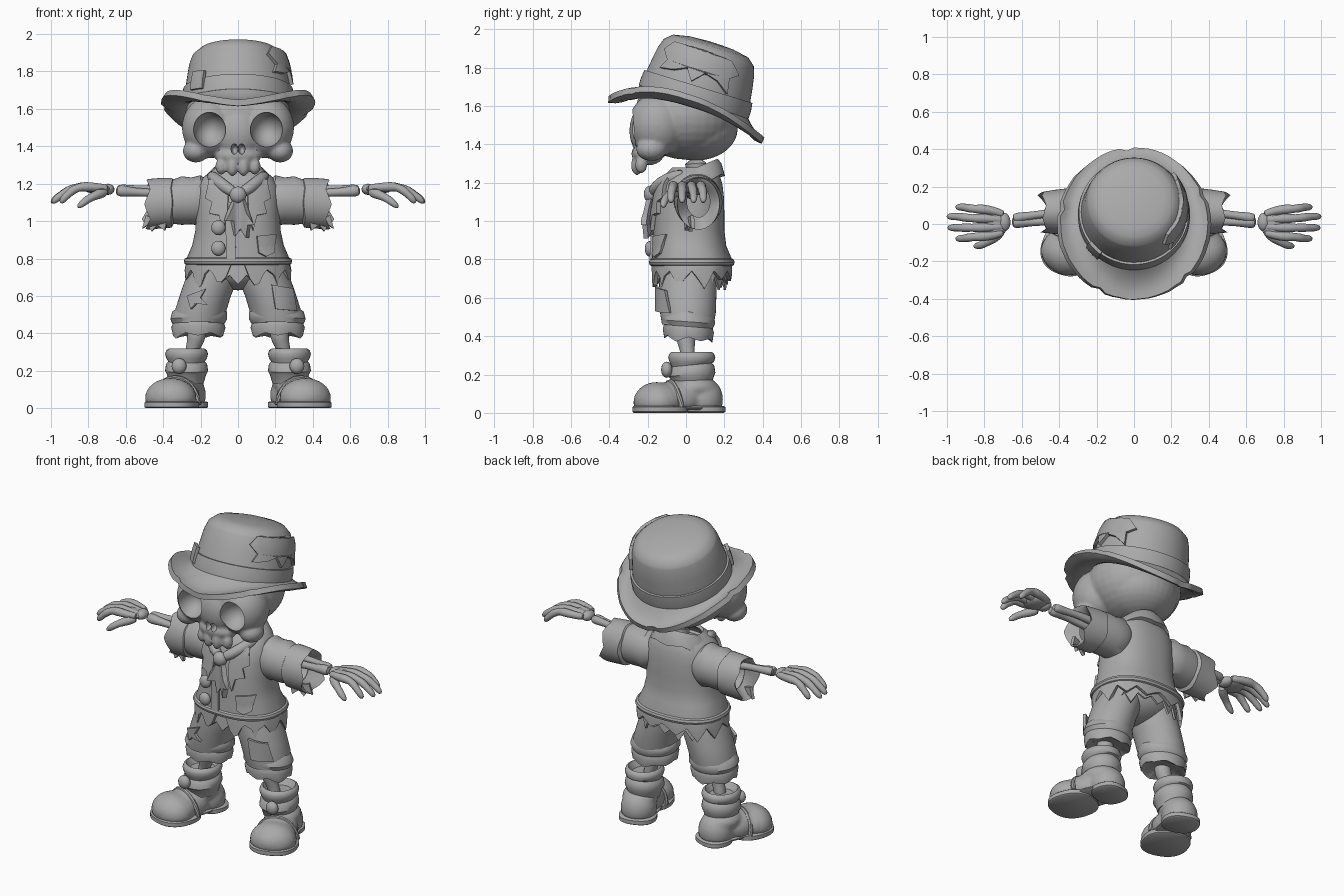
import bpy, bmesh, math, random
from mathutils import Vector, Matrix

if "Cube" in bpy.data.objects:
    bpy.data.objects.remove(bpy.data.objects["Cube"])

random.seed(4)
TAU = 2 * math.pi
grey = bpy.data.materials.new("plain_grey")
grey.diffuse_color = (0.4, 0.4, 0.4, 1)
grey.use_nodes = True
grey.node_tree.nodes["Principled BSDF"].inputs["Base Color"].default_value = grey.diffuse_color


def finish(name, bm, mirror=False, solid=0, sub=0, voxel=0, offset=-1):
    bmesh.ops.recalc_face_normals(bm, faces=bm.faces)
    me = bpy.data.meshes.new(name)
    bm.to_mesh(me)
    bm.free()
    me.materials.append(grey)
    ob = bpy.data.objects.new(name, me)
    bpy.context.collection.objects.link(ob)
    if voxel:
        m = ob.modifiers.new("blend", 'REMESH')
        m.mode, m.voxel_size, m.use_smooth_shade = 'VOXEL', voxel, True
        m = ob.modifiers.new("soften", 'SMOOTH')
        m.factor, m.iterations = 0.5, 4
    if solid:
        m = ob.modifiers.new("thickness", 'SOLIDIFY')
        m.thickness, m.offset = solid, offset
    if sub:
        ob.modifiers.new("round", 'SUBSURF').levels = sub
    if mirror:
        ob.modifiers.new("mirror", 'MIRROR')
    return ob


def loft(name, rings, caps=True, **kw):
    bm = bmesh.new()
    vs = [[bm.verts.new(p) for p in r] for r in rings]
    n = len(rings[0])
    for a, b in zip(vs, vs[1:]):
        for i in range(n):
            bm.faces.new((a[i], a[(i + 1) % n], b[(i + 1) % n], b[i]))
    if caps:
        bm.faces.new(vs[0])
        bm.faces.new(vs[-1])
    return finish(name, bm, **kw)


def teeth(n, amp, step=4):
    # ragged zigzag with uneven depth
    deep = [random.uniform(.4, 1) for _ in range(n // step + 1)]
    return [amp * deep[i // step] * (1 - abs(i % step - step / 2) / (step / 2)) for i in range(n)]


def ring_z(cx, cy, z, rx, ry, n=48, drop=None, slope=0, power=1.0):
    out = []
    for i in range(n):
        t = TAU * i / n
        c, s = math.cos(t), math.sin(t)
        c, s = math.copysign(abs(c) ** power, c), math.copysign(abs(s) ** power, s)
        out.append(Vector((cx + rx * c, cy + ry * s, z + slope * s - (drop[i] if drop else 0))))
    return out


def ring_x(x, cy, cz, r, rz, n=40, push=None):
    return [Vector((x + (push[i] if push else 0), cy + r * math.cos(TAU * i / n),
                    cz + rz * math.sin(TAU * i / n))) for i in range(n)]


def tube(name, pts, radii, n=10, **kw):
    pts, rings = [Vector(p) for p in pts], []
    for i, p in enumerate(pts):
        d = pts[min(i + 1, len(pts) - 1)] - pts[max(i - 1, 0)]
        q = d.to_track_quat('Z', 'Y')
        rings.append([p + q @ Vector((radii[i] * math.cos(TAU * k / n), radii[i] * math.sin(TAU * k / n), 0))
                      for k in range(n)])
    return loft(name, rings, **kw)


def balls(name, specs, floor=None, turn=None, seg=32, **kw):
    # several ellipsoids (centre, radii) in one mesh
    bm = bmesh.new()
    for c, r in specs:
        bmesh.ops.create_uvsphere(bm, u_segments=seg, v_segments=seg // 2, radius=1,
                                  matrix=Matrix.Translation(c) @ Matrix.Diagonal((*r, 1)))
    for v in bm.verts:
        if floor is not None:
            v.co.z = max(v.co.z, floor)
        if turn:
            v.co = turn @ v.co
    return finish(name, bm, **kw)


def patch(name, fn, outline, thick=.009, **kw):
    # flat outline, triangulated and laid on a surface fn(u, v)
    bm = bmesh.new()
    bm.faces.new([bm.verts.new((u, v, 0)) for u, v in outline])
    bmesh.ops.triangulate(bm, faces=bm.faces[:], ngon_method='EAR_CLIP')
    bmesh.ops.subdivide_edges(bm, edges=bm.edges[:], cuts=4, use_grid_fill=True)
    for v in bm.verts:
        v.co = fn(v.co.x, v.co.y)
    return finish(name, bm, solid=thick, offset=0, **kw)


# skull
both = lambda x, y, z: [(x, y, z), (-x, y, z)]
spec = [((0, 0, 1.55), (.285, .27, .23)), ((0, .05, 1.48), (.23, .22, .165)),
        ((0, -.19, 1.47), (.13, .105, .15)), ((0, -.2, 1.35), (.125, .085, .06))]
for p in both(.155, -.15, 1.5):
    spec.append((p, (.145, .15, .165)))
for p in both(.225, -.18, 1.375):
    spec.append((p, (.07, .08, .062)))
for k in range(4):
    x = (k - 1.5) * .06
    spec.append(((x, -.258 + 3 * x * x, 1.292), (.031, .032, .058 - .15 * abs(x))))
skull = balls("skull", spec, voxel=.01)
cut = [(p, (.087, .12, .094)) for p in both(.152, -.29, 1.488)]
cut += [(p, (.019, .06, .028)) for p in both(.0195, -.29, 1.385)]
sockets = balls("socket_cutter", cut)
sockets.hide_render = True
m = skull.modifiers.new("sockets", 'BOOLEAN')
m.operation, m.object = 'DIFFERENCE', sockets
tube("neck", [(0, .06, 1.18), (0, .06, 1.24), (0, .05, 1.3), (0, .05, 1.38)], [.06, .05, .055, .05], n=16)

# hat
base, tilt = Vector((0, .04, 1.62)), Matrix.Rotation(-math.radians(17), 3, 'X')


def crown(t, h, off=0):
    prof = [(0, .285), (.08, .283), (.16, .272), (.22, .262), (.27, .245), (.305, .205), (.322, .12), (.327, .02)]
    r = prof[-1][1]
    for (h0, r0), (h1, r1) in zip(prof, prof[1:]):
        if h0 <= h <= h1:
            r = r0 + (r1 - r0) * (h - h0) / (h1 - h0)
            break
    r += off
    return base + tilt @ Vector((r * math.cos(t), r * math.sin(t), h))


N = 64
loft("hat_crown", [[crown(TAU * i / N, h) for i in range(N)]
                   for h in (0, .04, .08, .12, .16, .22, .255, .27, .29, .305, .314, .322, .327)])
loft("hat_band", [[crown(TAU * i / N, h, o) for i in range(N)]
                  for h, o in ((-.0, .012), (.0, .014), (.04, .016), (.085, .012), (.085, -.01))], caps=False)
inner = [base + tilt @ Vector((.27 * math.cos(TAU * i / N), .27 * math.sin(TAU * i / N), .005)) for i in range(N)]
outer = []
for i in range(N):
    t, r = TAU * i / N, .405 - (random.uniform(.012, .02) if i % 13 == 4 else random.uniform(0, .004))
    y, c, s = r * math.sin(t), math.cos(t), math.sin(t)
    outer.append(Vector((r * c, y, 1.525 - .265 * y + .125 * c * c + .035 * max(0, -s) * abs(c))))
brim = []
for k in (0, .2, .4, .6, .8, 1):
    brim.append([a.lerp(b, k) - Vector((0, 0, .1 * k * (1 - k))) for a, b in zip(inner, outer)])
loft("hat_brim", brim, caps=False, solid=.034, offset=0)
patch("hat_tear", lambda u, v: crown(u, v, .008),
      [(-.95, .22), (-.8, .27), (-.1, .275), (.5, .26), (.72, .2), (.52, .17), (.55, .09), (.3, .14), (.05, .16),
       (-.15, .1), (-.3, .16), (-.55, .13), (-.85, .12), (-.75, .17)], thick=.022)
patch("hat_patch", lambda u, v: crown(u, v, .02), [(3.75, .03), (4.05, .02), (4.08, .12), (3.8, .13)], thick=.02)

# jacket body: height, half width, front y, back y
body = [(.74, .285, -.18, .24), (.8, .275, -.178, .24), (.87, .245, -.172, .21), (.95, .228, -.17, .2),
        (1.03, .225, -.165, .2), (1.12, .225, -.15, .198), (1.19, .215, -.135, .19), (1.24, .18, -.11, .175),
        (1.28, .125, -.07, .15)]
n = 72
hem = teeth(n, .1, 6)
hem = [d + (-.06 * max(0, 1 - abs(i - 54) / 5)) + (.04 if 42 < i < 66 and d > .03 else 0) for i, d in enumerate(hem)]
rows = [ring_z(0, (f + b) / 2, z, rx, (b - f) / 2, n, hem if z < .75 else None, power=.85) for z, rx, f, b in body]
loft("jacket", rows, caps=False, solid=.02)
loft("hem_fold", [ring_z(0, .03, .785 + .02 * math.sin(a), .272 + .018 * math.cos(a), .208 + .016 * math.cos(a),
                         n, power=.85) for a in [TAU * k / 8 for k in range(9)]], caps=False)
shirt = [ring_z(0, .03, z, rx, ry, n, d) for z, rx, ry, d in
         ((.71, .265, .19, teeth(n, .07, 4)), (.8, .24, .18, None), (.9, .2, .16, None))]
loft("shirt_hem", shirt, caps=False, solid=.012)


def chest(x, z, off=.006):
    f = body[0][2]
    for a, b in zip(body, body[1:]):
        if a[0] <= z <= b[0]:
            k = (z - a[0]) / (b[0] - a[0])
            f, w = a[2] + (b[2] - a[2]) * k, a[1] + (b[1] - a[1]) * k
            c, ry = (f + a[3]) / 2, (a[3] - f) / 2
            s = (1 - min(.98, abs(x) / w) ** 2.35) ** .425
            return Vector((x, c - ry * s - off, z))
    return Vector((x, f - off, z))


# lapels, pocket, front seam, buttons
for s in (-1, 1):
    patch("lapel", lambda u, v: chest(s * u, v, .014),
          [(.05, 1.2), (.15, 1.22), (.17, 1.12), (.135, 1.1), (.15, 1.04), (.1, 1.03), (.08, .95), (.055, 1.04)],
          thick=.022)
patch("pocket", chest, [(.1, .92), (.2, .93), (.19, .83), (.15, .81), (.11, .83)], thick=.02)
patch("front_placket", chest, [(-.07, 1.1), (-.02, 1.1), (-.01, .8), (-.06, .78)], thick=.014)
balls("buttons", [((-.105, -.185, .965), (.038, .025, .04)), ((-.105, -.19, .855), (.038, .025, .04))], seg=20)

# collar and neck scarf
loft("collar", [ring_z(0, .045, z, rx, ry, 48, d, slope=.05) for z, rx, ry, d in
                ((1.2, .1, .1, None), (1.265, .115, .105, None), (1.275, .13, .12, None),
                 (1.25, .16, .14, None), (1.2, .195, .158, teeth(48, .03, 8)))], caps=False, solid=.025)
balls("scarf_knot", [((0, -.185, 1.14), (.045, .035, .045))], seg=20)
front = lambda u, v: Vector((u, -.2 + .02 * math.cos(u * 40), v))
patch("scarf_tail", front, [(-.02, 1.12), (.03, 1.12), (.055, 1.04), (.085, .98), (.06, .98), (.05, .91), (.02, .96),
                            (-.02, .92), (-.03, 1.0), (-.07, 1.0), (-.045, 1.06)], thick=.03)
for s in (-1, 1):
    tube("scarf_side", [(0, -.175, 1.14), (s * .06, -.16, 1.175), (s * .12, -.1, 1.22), (s * .15, 0, 1.25)],
         [.025, .035, .035, .03], n=12, sub=1)

# sleeves and torn cuffs
loft("sleeve", [ring_x(x, .06, z, r, rz) for x, z, r, rz in
                ((.15, 1.11, .1, .1), (.2, 1.11, .125, .135), (.25, 1.108, .12, .125), (.3, 1.11, .122, .13),
                 (.34, 1.105, .112, .12), (.42, 1.1, .11, .12))], caps=False, solid=.02, mirror=True)
loft("sleeve_cuff", [ring_x(x, .065, z, r, rz, 40, p) for x, z, r, rz, p in
                     ((.34, 1.1, .1, .108, None), (.36, 1.098, .125, .133, teeth(40, -.02, 8)),
                      (.42, 1.095, .118, .135, None), (.47, 1.09, .11, .135, teeth(40, .045, 8)),
                      (.46, 1.09, .085, .11, None), (.42, 1.1, .06, .08, None))],
     caps=False, solid=.015, mirror=True)
patch("cuff_tatter", lambda u, v: Vector((u, .02 + (u - .45) * .3, v)),
      [(.38, 1.0), (.49, 1.03), (.51, .96), (.48, .98), (.46, .945), (.43, .98), (.39, .95)], thick=.02, mirror=True)

# arm and hand bones
tube("forearm_front", [(.3, .03, 1.13), (.44, .015, 1.15), (.55, .01, 1.155), (.62, .01, 1.16), (.655, .005, 1.165)],
     [.03, .024, .021, .036, .026], mirror=True, sub=1)
tube("forearm_back", [(.3, .07, 1.15), (.44, .06, 1.17), (.55, .045, 1.17), (.62, .035, 1.17), (.65, .03, 1.17)],
     [.03, .024, .02, .03, .022], mirror=True, sub=1)
balls("palm", [((.695, .01, 1.17), (.035, .05, .03)), ((.75, .0, 1.172), (.075, .08, .026))], seg=16, mirror=True)
for y0, y1, length in ((.08, .09, .95), (.03, .04, 1), (-.02, -.02, .995), (-.068, -.078, .95)):
    ln = length - .82
    tube("finger", [(.69, y0 * .6, 1.175), (.75, y0 * .9, 1.18), (.82, y0, 1.185), (.82 + ln * .25, y0, 1.18),
                    (.82 + ln * .5, (y0 + y1) / 2, 1.165), (.82 + ln * .7, y1, 1.14),
                    (.82 + ln * .85, y1, 1.122), (length, y1, 1.095)],
         [.024, .022, .03, .02, .026, .019, .022, .012], mirror=True, sub=1)
tube("thumb", [(.7, -.03, 1.16), (.745, -.075, 1.145), (.79, -.1, 1.125), (.82, -.115, 1.105), (.86, -.12, 1.07)],
     [.026, .03, .02, .024, .012], mirror=True, sub=1)

# trousers
balls("trouser_hips", [((0, .02, .76), (.22, .165, .13))])
legs = [(.78, .12, .12, .145), (.68, .145, .14, .15), (.6, .175, .137, .148), (.52, .2, .138, .145),
        (.46, .21, .132, .135)]
loft("trouser_leg", [ring_z(x, .01, z, rx, ry) for z, x, rx, ry in legs], solid=.01, mirror=True)
loft("trouser_cuff", [ring_z(x, .012, z, r, r * .92, 48, d, slope=-.01) for z, x, r, d in
                      ((.54, .2, .12, None), (.515, .205, .147, teeth(48, .02, 12)), (.475, .21, .152, None),
                       (.45, .212, .138, None), (.43, .212, .145, None), (.395, .213, .136, teeth(48, .03, 8)),
                       (.41, .212, .09, None))], mirror=True)
knee = lambda u, v: Vector((u, -.005 - .148 * math.sqrt(max(.1, 1 - ((abs(u) - .18) / .15) ** 2)), v))
patch("knee_patch", knee, [(.18, .66), (.29, .64), (.31, .52), (.2, .53)], thick=.018)
patch("torn_patch", knee, [(-.27, .6), (-.17, .64), (-.2, .59), (-.16, .55), (-.22, .56), (-.25, .53)], thick=.018)

# shins, socks
tube("shin", [(.215, .0, .5), (.22, .0, .4), (.225, 0, .37), (.245, .01, .31), (.27, .02, .2)],
     [.03, .055, .05, .033, .04], n=14, mirror=True, sub=1)
loft("sock", [ring_z(.275, .03, z, r, r * 1.07, 32, slope=s) for z, r, s in
              ((.13, .09, 0), (.18, .105, 0), (.2, .115, .01), (.235, .11, .01), (.25, .098, .01), (.265, .108, .0),
               (.29, .115, 0), (.31, .108, 0), (.318, .095, 0), (.28, .07, 0))], mirror=True)
balls("sock_knot", [((.315, -.1, .225), (.04, .03, .042))], seg=16, mirror=True)

# boots, turned outward
turn = Matrix.Translation((.318, -.03, 0)) @ Matrix.Rotation(math.radians(19), 4, 'Z')
balls("boot", [((0, -.12, .06), (.135, .13, .1)), ((0, -.02, .07), (.115, .15, .1)),
               ((0, .12, .07), (.107, .11, .12)), ((0, .08, .13), (.107, .125, .065))],
      floor=.025, turn=turn, voxel=.011, mirror=True)
balls("toe_cap", [((0, -.13, .055), (.138, .118, .105))], floor=.025, turn=turn, mirror=True)


def sole(name, y, rx, ry, z0, z1):
    rings = [ring_z(0, y, z, rx - d, ry - d, 40, power=.85) for z, d in
             ((z0, .008), (z0 + .006, 0), (z1 - .006, 0), (z1, .008))]
    loft(name, [[turn @ p for p in r] for r in rings], mirror=True)


sole("sole_front", -.11, .143, .142, 0, .036)
sole("sole_heel", .14, .112, .098, 0, .036)
sole("sole_middle", .02, .105, .17, .016, .035)
tube("boot_strap", [turn @ Vector((.122 * math.cos(a), -.035 - .02 * math.sin(a), .03 + .132 * math.sin(a)))
                    for a in [math.pi * k / 12 for k in range(13)]], [.014] * 13, n=8, mirror=True)

# bake modifiers, drop the cutter, smooth everything
bpy.ops.object.select_all(action='SELECT')
bpy.context.view_layer.objects.active = skull
bpy.ops.object.convert(target='MESH')
bpy.data.objects.remove(sockets)
bpy.ops.object.shade_smooth_by_angle(angle=math.radians(40))
